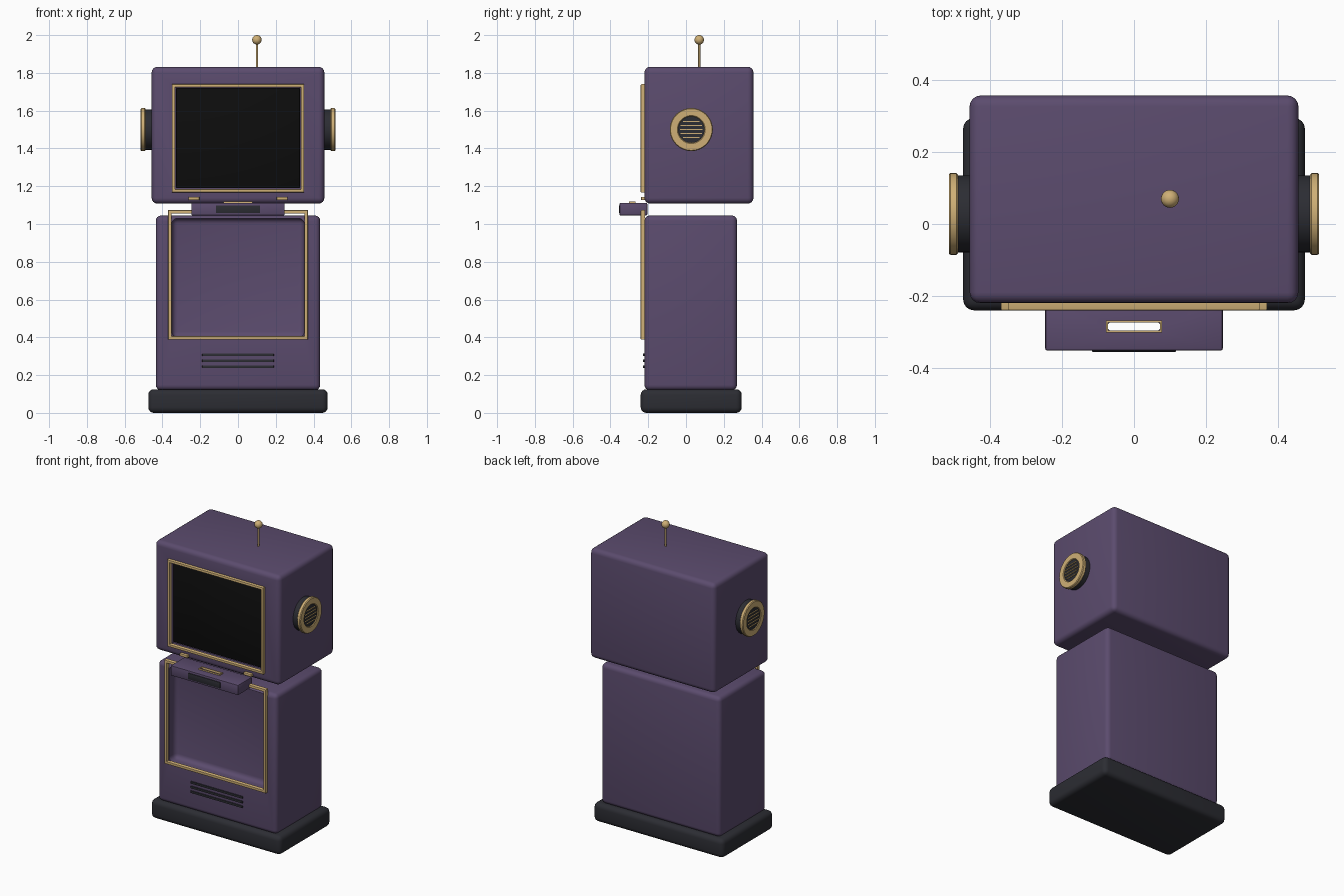
import bpy, bmesh, math
from mathutils import Matrix, Vector

cube = bpy.data.objects.get("Cube")
if cube:
    bpy.data.objects.remove(cube, do_unlink=True)


def material(name, rgb, rough=0.6):
    m = bpy.data.materials.new(name)
    m.use_nodes = True
    m.diffuse_color = (*rgb, 1)
    shader = m.node_tree.nodes["Principled BSDF"]
    shader.inputs["Base Color"].default_value = (*rgb, 1)
    shader.inputs["Roughness"].default_value = rough
    return m


PURPLE = material("purple casing", (0.105, 0.071, 0.155))
GOLD = material("gold trim", (0.62, 0.43, 0.18))
DARK = material("charcoal plastic", (0.025, 0.026, 0.033))
BLACK = material("black glass", (0.004, 0.004, 0.004))


def finish(name, bm, mat):
    bmesh.ops.recalc_face_normals(bm, faces=bm.faces)
    mesh = bpy.data.meshes.new(name)
    bm.to_mesh(mesh)
    bm.free()
    mesh.materials.append(mat)
    ob = bpy.data.objects.new(name, mesh)
    bpy.context.collection.objects.link(ob)
    smooth(ob)
    return ob


def select(ob):
    bpy.ops.object.select_all(action="DESELECT")
    ob.select_set(True)
    bpy.context.view_layer.objects.active = ob


def smooth(ob):
    select(ob)
    bpy.ops.object.shade_smooth_by_angle(angle=math.radians(35))


def box(name, x, y, z, mat, radius=0.0, segments=4):
    """Rounded box from (low, high) ranges."""
    bm = bmesh.new()
    bmesh.ops.create_cube(bm, size=1)
    size = Vector([r[1] - r[0] for r in (x, y, z)])
    mid = Vector([(r[0] + r[1]) / 2 for r in (x, y, z)])
    bmesh.ops.scale(bm, vec=size, verts=bm.verts)
    bmesh.ops.translate(bm, vec=mid, verts=bm.verts)
    if radius:
        bmesh.ops.bevel(bm, geom=bm.edges[:], offset=radius, segments=segments,
                        profile=0.5, affect="EDGES")
    return finish(name, bm, mat)


def cut(ob, cutter):
    mod = ob.modifiers.new("cut", "BOOLEAN")
    mod.operation = "DIFFERENCE"
    mod.solver = "EXACT"
    mod.object = cutter
    select(ob)
    bpy.ops.object.modifier_apply(modifier=mod.name)
    bpy.data.objects.remove(cutter, do_unlink=True)
    smooth(ob)


def frame(name, x, v, width, depth, place, bevel=0.004):
    """Mitred rectangular trim, built flat and then placed by a matrix."""
    bm = bmesh.new()
    rings = []
    for inset, h in ((0, 0), (0, depth), (width, depth), (width, 0)):
        a, b = x[0] + inset, x[1] - inset
        c, d = v[0] + inset, v[1] - inset
        rings.append([bm.verts.new(p) for p in
                      ((a, c, h), (b, c, h), (b, d, h), (a, d, h))])
    for r in range(4):
        p, q = rings[r], rings[(r + 1) % 4]
        for i in range(4):
            j = (i + 1) % 4
            bm.faces.new((p[i], p[j], q[j], q[i]))
    bmesh.ops.recalc_face_normals(bm, faces=bm.faces)
    rim = [e for e in bm.edges if all(abs(w.co.z - depth) < 1e-6 for w in e.verts)
           and (e.verts[0].co - e.verts[1].co).length > width * 1.6]
    bmesh.ops.bevel(bm, geom=rim, offset=bevel, segments=2, profile=0.5, affect="EDGES")
    bm.transform(place)
    return finish(name, bm, GOLD)


def lathe(name, profile, place, mat, steps=40):
    """Revolve (radius, height) points about z, then place."""
    bm = bmesh.new()
    vs = [bm.verts.new((r, 0, h)) for r, h in profile]
    es = [bm.edges.new(pair) for pair in zip(vs, vs[1:])]
    bmesh.ops.spin(bm, geom=vs + es, cent=(0, 0, 0), axis=(0, 0, 1),
                   angle=math.tau, steps=steps, use_duplicate=False)
    bmesh.ops.remove_doubles(bm, verts=bm.verts, dist=1e-5)
    bm.transform(place)
    return finish(name, bm, mat)


FRONT = -0.22
upright = Matrix.Translation((0, FRONT + 0.004, 0)) @ Matrix.Rotation(math.pi / 2, 4, "X")

# Plinth and lower cabinet with its recessed front
box("base", (-0.475, 0.475), (-0.24, 0.295), (0, 0.125), DARK, 0.03)
body = box("lower_cabinet", (-0.435, 0.435), (FRONT, 0.27), (0.12, 1.045), PURPLE, 0.028)
cut(body, box("recess_cutter", (-0.35, 0.35), (-0.15, -0.4)[::-1], (0.4, 1.03), PURPLE, 0.03))
frame("recess_trim", (-0.37, 0.37), (0.388, 1.073), 0.018, 0.024, upright)

# Vent slats
for i in range(3):
    z = 0.245 + 0.031 * i
    box(f"vent_slat_{i + 1}", (-0.19, 0.19), (-0.228, -0.21), (z - 0.007, z + 0.007),
        DARK, 0.003, 2)

# Head cabinet with the screen
head = box("head_cabinet", (-0.457, 0.457), (FRONT, 0.357), (1.108, 1.832), PURPLE, 0.03)
cut(head, box("screen_cutter", (-0.335, 0.335), (-0.4, -0.195), (1.18, 1.727), PURPLE))
box("screen", (-0.327, 0.327), (-0.207, -0.19), (1.19, 1.72), BLACK, 0.004, 2)
frame("screen_trim", (-0.35, 0.35), (1.167, 1.74), 0.017, 0.024, upright)

# Tray with a slot right through it, a dark front plate and hinges
tray = box("tray", (-0.247, 0.247), (-0.352, -0.205), (1.045, 1.112), PURPLE, 0.006, 2)
cut(tray, box("slot_cutter", (-0.073, 0.073), (-0.297, -0.273), (0.95, 1.2), PURPLE, 0.01))
frame("slot_trim", (-0.078, 0.078), (-0.302, -0.268), 0.006, 0.012,
      Matrix.Translation((0, 0, 1.108)), 0.002)
box("tray_front_plate", (-0.117, 0.117), (-0.356, -0.34), (1.057, 1.098), DARK, 0.003, 2)
for side, s in (("left", 1), ("right", -1)):
    box(f"{side}_hinge", (s * 0.233 - 0.029, s * 0.233 + 0.029), (-0.238, -0.21),
        (1.126, 1.144), GOLD, 0.004, 2)

# Side speakers: dark drum, gold ring, dark grille with gold slats
for side, s in (("left", 1), ("right", -1)):
    place = Matrix.Translation((s * 0.44, 0.028, 1.5)) @ Matrix.Rotation(s * math.pi / 2, 4, "Y")
    lathe(f"{side}_speaker_drum", [(0, 0), (0.107, 0), (0.107, 0.058), (0, 0.058)], place, DARK)
    lathe(f"{side}_speaker_ring",
          [(0.07, 0.05), (0.11, 0.05), (0.114, 0.054), (0.114, 0.07), (0.11, 0.075),
           (0.074, 0.075), (0.07, 0.071), (0.07, 0.05)], place, GOLD)
    lathe(f"{side}_speaker_grille", [(0, 0.05), (0.071, 0.05), (0.071, 0.07), (0, 0.07)],
          place, DARK)
    for i in range(-2, 3):
        z = 1.5 + i * 0.021
        half = math.sqrt(0.06 ** 2 - (i * 0.021) ** 2)
        xs = sorted((s * 0.505, s * 0.515))
        box(f"{side}_speaker_slat_{i + 3}", xs, (0.028 - half, 0.028 + half),
            (z - 0.003, z + 0.003), GOLD)

# Antenna
spot = Matrix.Translation((0.1, 0.07, 1.825))
lathe("antenna_rod", [(0, 0), (0.006, 0), (0.006, 0.14), (0, 0.14)], spot, GOLD, 16)
ball = [(0.025 * math.sin(math.pi * i / 12), 0.15 - 0.025 * math.cos(math.pi * i / 12))
        for i in range(13)]
lathe("antenna_ball", ball, spot, GOLD, 24)
